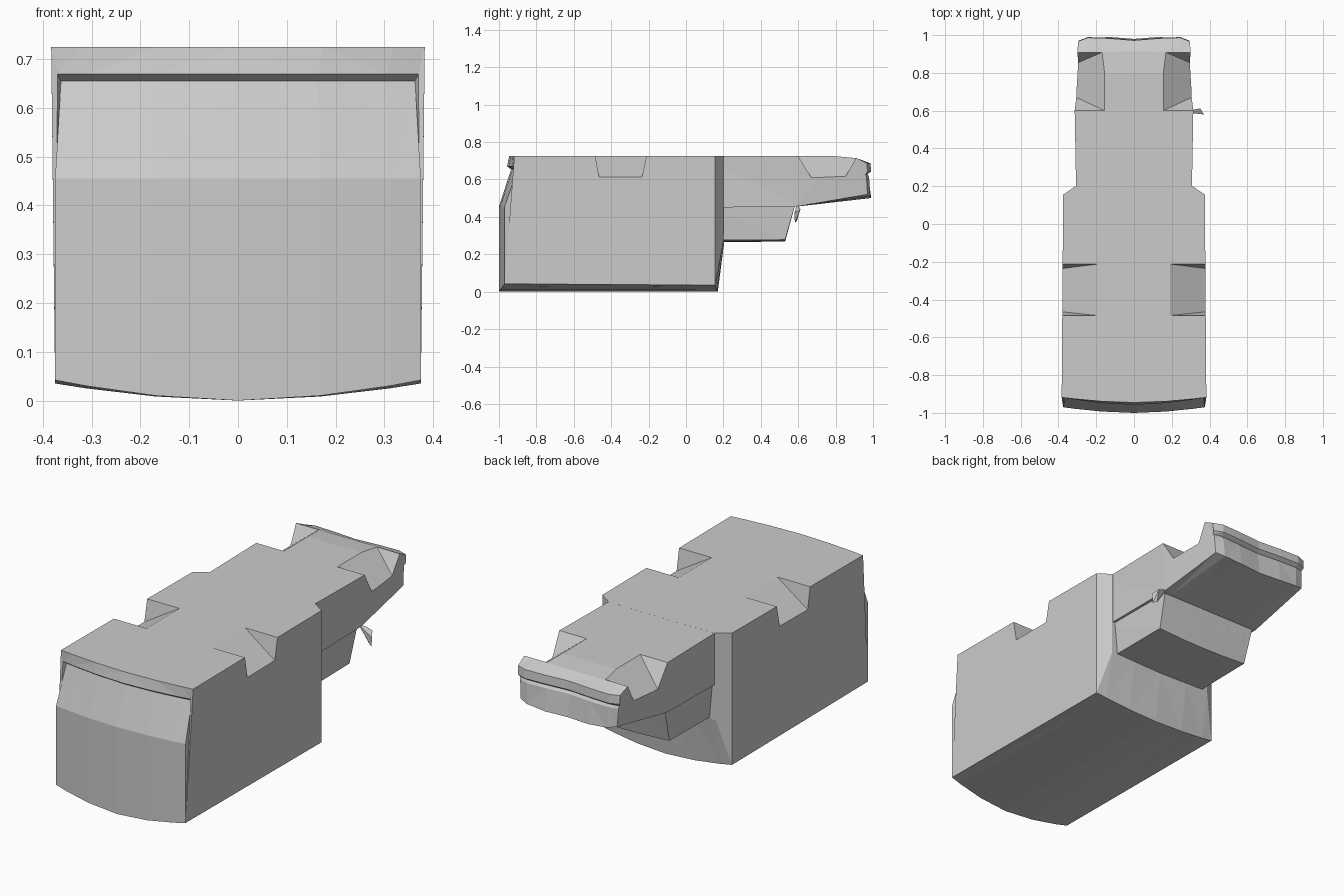
import bpy, bmesh

if "Cube" in bpy.data.objects:
    bpy.data.objects.remove(bpy.data.objects["Cube"])

# Single flat colour
grey = bpy.data.materials.new("plain_grey")
grey.use_nodes = True
colour = (0.6, 0.6, 0.6, 1)
grey.diffuse_color = colour
grey.node_tree.nodes["Principled BSDF"].inputs["Base Color"].default_value = colour

COLUMNS = (-1, -0.83, -0.45, 0, 0.45, 0.83, 1)


def finish(bm, name):
    bmesh.ops.recalc_face_normals(bm, faces=bm.faces)
    mesh = bpy.data.meshes.new(name)
    bm.to_mesh(mesh)
    bm.free()
    mesh.materials.append(grey)
    ob = bpy.data.objects.new(name, mesh)
    bpy.context.collection.objects.link(ob)
    return ob


def bowed_body(name, profile):
    """Sweep a side profile across x. Each point is
    y, z, half width, edge shift in y, edge shift in z, bow power, centre dip."""
    bm = bmesh.new()
    rows = []
    for t in COLUMNS:
        a = abs(t)
        row = []
        for y, z, w, dy, dz, power, dip in profile:
            f = a ** power
            inward = dip * max(0, 1 - a / 0.83)
            row.append(bm.verts.new((t * w, y + dy * f - inward, z + dz * f)))
        rows.append(row)
    n = len(profile)
    for r, s in zip(rows, rows[1:]):
        for i in range(n):
            j = (i + 1) % n
            bm.faces.new((r[i], r[j], s[j], s[i]))
    bm.faces.new(rows[0])
    bm.faces.new(rows[-1])
    bmesh.ops.triangulate(bm, faces=bm.faces)
    return finish(bm, name)


def hull_of(name, points):
    bm = bmesh.new()
    for p in points:
        bm.verts.new(p)
    result = bmesh.ops.convex_hull(bm, input=bm.verts)
    spare = [v for v in bm.verts if not v.link_faces]
    bmesh.ops.delete(bm, geom=spare, context="VERTS")
    return finish(bm, name)


def combine(target, tool, operation):
    mod = target.modifiers.new("combine", "BOOLEAN")
    mod.operation = operation
    mod.solver = "EXACT"
    mod.object = tool
    bpy.context.view_layer.objects.active = target
    bpy.ops.object.modifier_apply(modifier=mod.name)
    bpy.data.objects.remove(tool)


# Wide front body with curved nose, lip and chamfered rear corners
body = bowed_body("main_body", [
    (-1.0, 0.0, 0.375, 0.03, 0.042, 1.8, 0),
    (-1.0, 0.455, 0.375, 0.03, 0, 1.8, 0),
    (-0.935, 0.655, 0.363, 0.035, 0, 1.8, 0),
    (-0.957, 0.67, 0.37, 0.037, 0, 1.8, 0),
    (-0.945, 0.725, 0.383, 0.027, 0, 1.8, 0),
    (0.205, 0.725, 0.375, -0.05, 0, 12, 0),
    (0.205, 0.27, 0.375, -0.05, 0, 12, 0),
    (0.17, 0.0, 0.375, -0.015, 0.035, 1.8, 0),
])

# Narrow rear deck ending in a bumper lip
rear_deck = bowed_body("rear_deck", [
    (0.1, 0.45, 0.305, 0, 0, 1, 0),
    (0.59, 0.455, 0.3, 0, 0, 1, 0),
    (1.0, 0.5, 0.28, -0.03, 0.02, 4, 0.02),
    (0.985, 0.615, 0.285, -0.02, 0, 6, 0.02),
    (0.975, 0.628, 0.288, -0.015, 0, 6, 0.02),
    (0.995, 0.642, 0.295, -0.025, 0, 8, 0.02),
    (0.992, 0.687, 0.295, -0.025, 0, 8, 0.02),
    (0.912, 0.714, 0.3, 0, 0, 1, 0),
    (0.8, 0.7245, 0.307, 0, 0, 1, 0),
    (0.6, 0.7248, 0.314, 0, 0, 1, 0),
    (0.1, 0.7248, 0.305, 0, 0, 1, 0),
])

# Lower box under the rear deck
lower_box = bowed_body("lower_box", [
    (0.1, 0.265, 0.278, 0, 0.01, 2, 0),
    (0.53, 0.268, 0.275, 0, 0.01, 2, 0),
    (0.585, 0.47, 0.285, 0, 0, 1, 0),
    (0.1, 0.47, 0.295, 0, 0, 1, 0),
])
combine(body, rear_deck, "UNION")
combine(body, lower_box, "UNION")

# Sloped notches cut into both top edges
TOP = 0.725
for inner, outer, top_y, low_y, floor in (
        (0.19, 0.375, (-0.485, -0.212), (-0.465, -0.235), 0.615),
        (0.155, 0.305, (0.6, 0.915), (0.67, 0.85), 0.61)):
    for side in (-1, 1):
        reach = 1.4
        far = inner + reach * (outer - inner)
        pts = []
        for yt, yl in zip(top_y, low_y):
            pts.append((side * inner, yt, TOP))
            pts.append((side * far, yt, TOP))
            pts.append((side * far, yt + reach * (yl - yt),
                        TOP + reach * (floor - TOP)))
            pts.append((side * inner, yt, TOP + 0.1))
            pts.append((side * far, yt, TOP + 0.1))
        combine(body, hull_of("notch_cutter", pts), "DIFFERENCE")

# Small bracket on the left flank
hull_of("side_bracket", [
    (0.285, 0.59, 0.462), (0.315, 0.605, 0.455), (0.35, 0.612, 0.44),
    (0.37, 0.58, 0.42), (0.366, 0.582, 0.37), (0.345, 0.592, 0.378),
])
